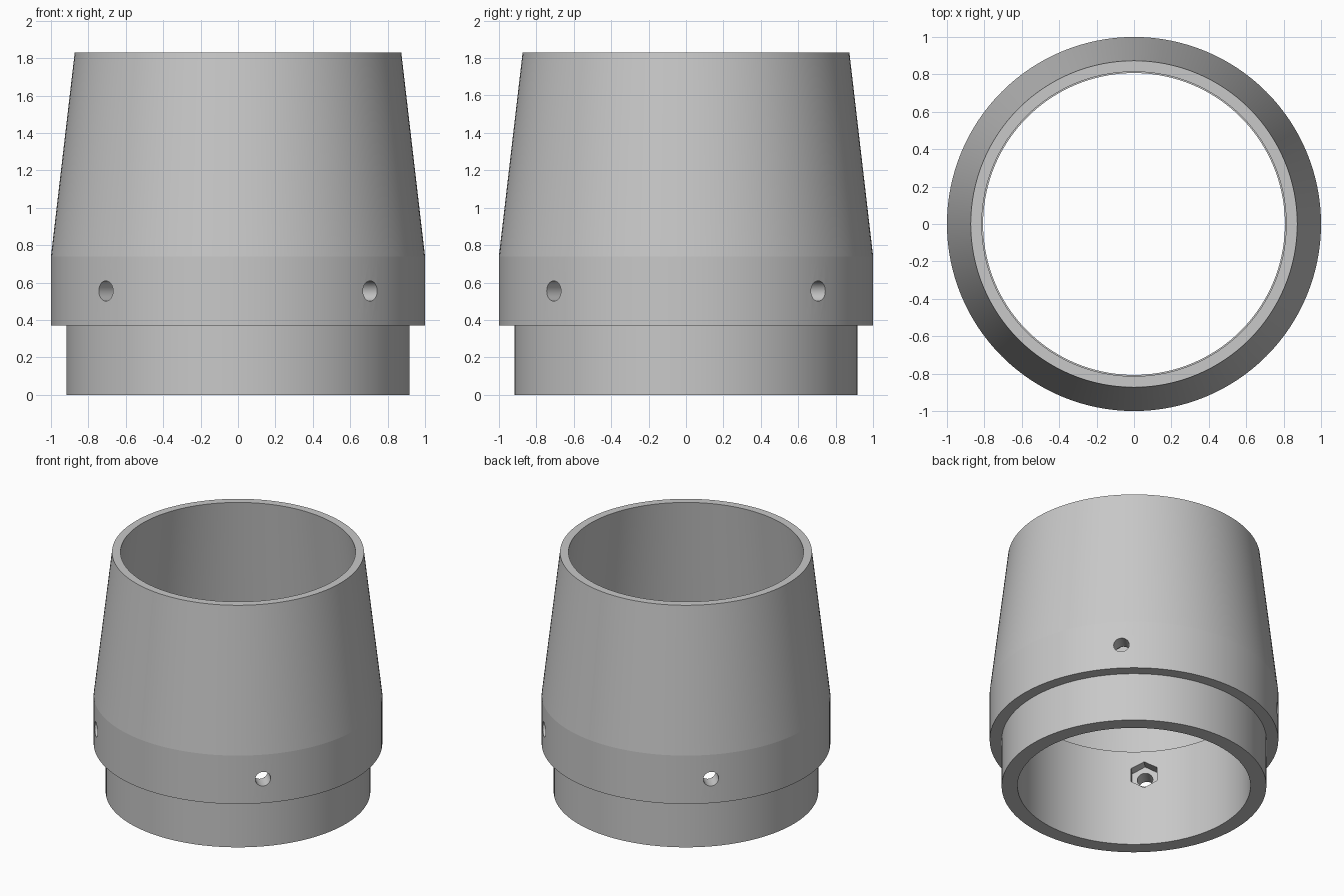
import bpy
import math
from mathutils import Matrix, Vector

cube = bpy.data.objects.get("Cube")
if cube:
    bpy.data.objects.remove(cube, do_unlink=True)

SEGMENTS = 128
HOLE_Z = 0.555

# One plain grey material
grey = bpy.data.materials.new("plain_grey")
grey.use_nodes = True
colour = (0.58, 0.58, 0.58, 1)
grey.diffuse_color = colour
grey.node_tree.nodes["Principled BSDF"].inputs["Base Color"].default_value = colour


def lathe(name, profile):
    """Spin a closed (radius, z) profile around the z axis."""
    n = len(profile)
    verts, faces = [], []
    for s in range(SEGMENTS):
        a = 2 * math.pi * s / SEGMENTS
        verts += [(r * math.cos(a), r * math.sin(a), z) for r, z in profile]
        t = (s + 1) % SEGMENTS
        for i in range(n):
            j = (i + 1) % n
            faces.append((s * n + i, t * n + i, t * n + j, s * n + j))
    mesh = bpy.data.meshes.new(name)
    mesh.from_pydata(verts, [], faces)
    mesh.materials.append(grey)
    obj = bpy.data.objects.new(name, mesh)
    bpy.context.collection.objects.link(obj)
    return obj


def radial_cut(body, angle, sides, radius, start, end):
    """Cut a prism running outwards between two distances from the axis."""
    out = Vector((math.cos(angle), math.sin(angle), 0))
    up = Vector((0, 0, 1))
    side = up.cross(out)
    # The cylinder's first corner lies on its local y, which points up here
    turn = Matrix((side, up, out)).transposed().to_4x4()
    middle = out * (start + end) / 2 + up * HOLE_Z
    bpy.ops.mesh.primitive_cylinder_add(vertices=sides, radius=radius, depth=end - start)
    cutter = bpy.context.object
    cutter.name = "hole_cutter"
    cutter.hide_render = True
    cutter.data.transform(Matrix.Translation(middle) @ turn)
    cutter.data.materials.append(grey)
    mod = body.modifiers.new("cut", "BOOLEAN")
    mod.operation = "DIFFERENCE"
    mod.solver = "EXACT"
    mod.object = cutter
    bpy.context.view_layer.objects.active = body
    bpy.ops.object.modifier_apply(modifier=mod.name)
    bpy.data.objects.remove(cutter, do_unlink=True)


# Collar: spigot, wide band and thin tapered sleeve above an inner ledge
collar = lathe("tapered_collar", [
    (0.917, 0), (0.917, 0.37), (1, 0.37), (1, 0.74), (0.873, 1.83),
    (0.814, 1.83), (0.94, 0.74), (0.807, 0.74), (0.807, 0)])

# Four screw holes, each with a hexagonal nut pocket on the inside
for k in range(4):
    angle = math.radians(45 + 90 * k)
    radial_cut(collar, angle, 72, 0.054, 0.7, 1.1)
    radial_cut(collar, angle, 6, 0.104, 0.7, 0.88)

# Smooth round walls, crisp rims
bpy.ops.object.select_all(action="DESELECT")
collar.select_set(True)
bpy.context.view_layer.objects.active = collar
bpy.ops.object.shade_smooth_by_angle(angle=math.radians(6))
